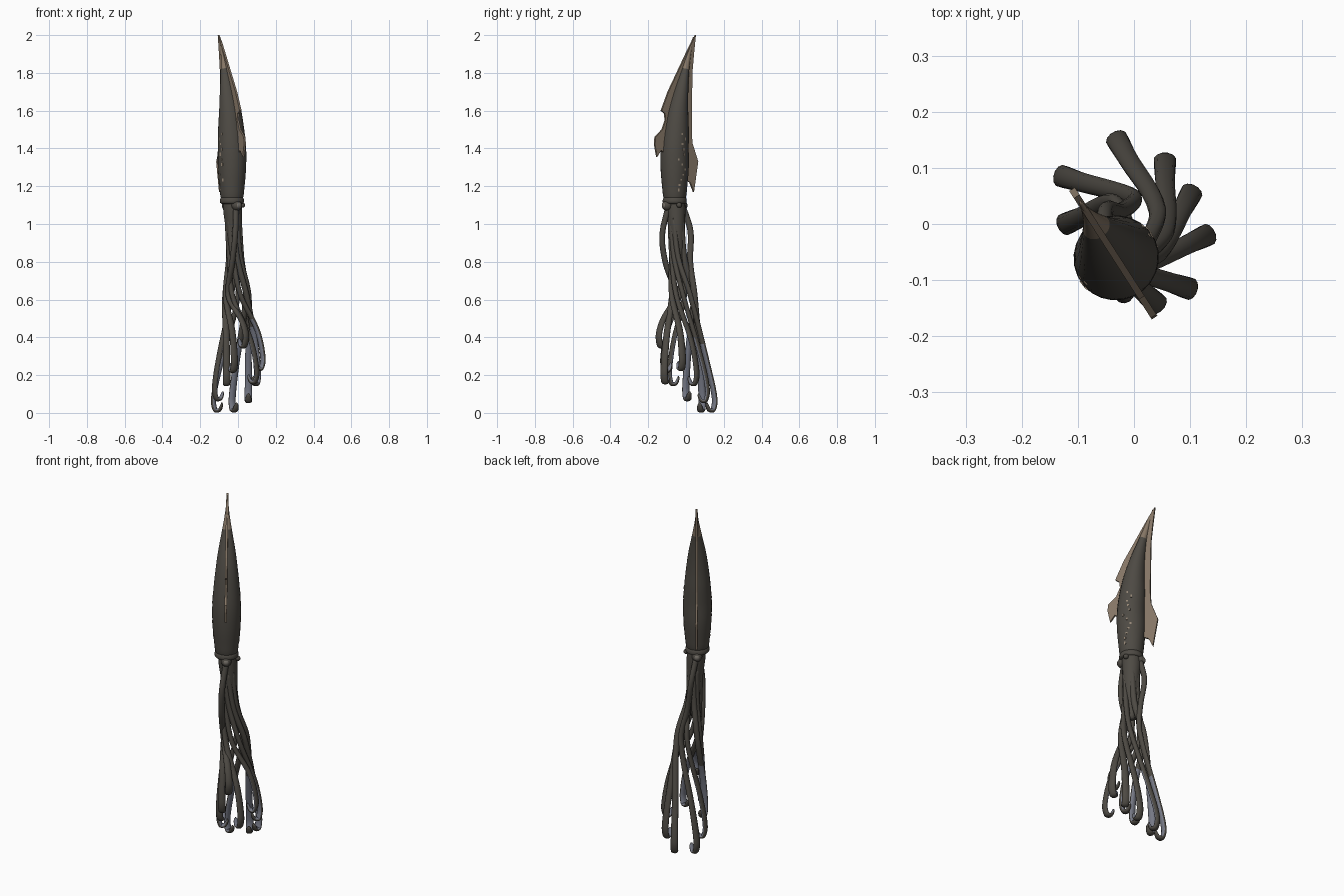
import bpy, bmesh, math, random
from mathutils import Vector, Matrix

if "Cube" in bpy.data.objects:
    bpy.data.objects.remove(bpy.data.objects["Cube"])

random.seed(4)


def material(name, rgb):
    m = bpy.data.materials.new(name)
    m.diffuse_color = (*rgb, 1)
    m.use_nodes = True
    m.node_tree.nodes["Principled BSDF"].inputs["Base Color"].default_value = m.diffuse_color
    return m


SKIN = material("dark skin", (0.075, 0.068, 0.057))
TAN = material("tan fin", (0.235, 0.18, 0.13))
INNER = material("blue grey underside", (0.18, 0.19, 0.235))
EYE = material("grey eye", (0.16, 0.145, 0.125))
FLECK = material("pale fleck", (0.30, 0.24, 0.18))

# the body is symmetric about the vertical plane through AXIS along FWD
AXIS = Vector((-0.032, -0.06, 0))
FWD = Vector((0.54, -0.84, 0)).normalized()
SIDE = Vector((0.84, 0.54, 0)).normalized()


def at(t, z, s=0.0):
    return AXIS + FWD * t + SIDE * s + Vector((0, 0, z))


def finish(name, bm, mats, smooth=True):
    bmesh.ops.recalc_face_normals(bm, faces=bm.faces)
    me = bpy.data.meshes.new(name)
    bm.to_mesh(me)
    bm.free()
    ob = bpy.data.objects.new(name, me)
    bpy.context.collection.objects.link(ob)
    for m in mats:
        me.materials.append(m)
    if smooth:
        for p in me.polygons:
            p.use_smooth = True
    return ob


def spline(keys, steps):
    """Smooth curve through (position, width, depth) keys."""
    rows = [Vector((*k[0], k[1], k[2])) for k in keys]
    u = [0.0]
    for a, b in zip(keys, keys[1:]):
        u.append(u[-1] + (Vector(b[0]) - Vector(a[0])).length)
    n = len(rows)
    slope = []
    for i in range(n):
        a, b = max(i - 1, 0), min(i + 1, n - 1)
        slope.append((rows[b] - rows[a]) / (u[b] - u[a]))
    out = []
    for i in range(n - 1):
        h = u[i + 1] - u[i]
        for j in range(steps + (i == n - 2)):
            s = j / steps
            out.append(rows[i] * (2*s**3 - 3*s**2 + 1) + slope[i] * (h * (s**3 - 2*s**2 + s))
                       + rows[i + 1] * (3*s**2 - 2*s**3) + slope[i + 1] * (h * (s**3 - s**2)))
    return out


def loft(name, keys, side, sides=16, steps=5, inner_from=None, second=INNER):
    """Sweep an ellipse along a spline; faces on the inner half may be recoloured."""
    rows = spline(keys, steps)
    pts = [Vector(r[:3]) for r in rows]
    bm = bmesh.new()
    rings = []
    for i, p in enumerate(pts):
        tan = (pts[min(i + 1, len(pts) - 1)] - pts[max(i - 1, 0)]).normalized()
        w = (side - tan * side.dot(tan)).normalized()
        d = w.cross(tan)
        rings.append([bm.verts.new(p + w * math.cos(a) * rows[i][3] + d * math.sin(a) * rows[i][4])
                      for a in (2 * math.pi * (k + 0.5) / sides for k in range(sides))])
    for i in range(len(rings) - 1):
        for k in range(sides):
            k2 = (k + 1) % sides
            f = bm.faces.new((rings[i][k], rings[i][k2], rings[i + 1][k2], rings[i + 1][k]))
            mid = math.sin(2 * math.pi * (k + 1) / sides)
            if inner_from is not None and i >= inner_from * steps and mid > 0.2:
                f.material_index = 1
    bm.faces.new(rings[0])
    bm.faces.new(rings[-1])
    return finish(name, bm, [SKIN, second])


# mantle: (offset along plane, height, half width, half depth in the fin plane)
PROFILE = [(0.0, 1.125, 0.045, 0.045), (0.0, 1.13, 0.057, 0.057), (0.0, 1.2, 0.067, 0.067),
           (0.0, 1.3, 0.075, 0.075), (0.0, 1.4, 0.076, 0.074), (-0.008, 1.5, 0.07, 0.068),
           (-0.018, 1.6, 0.06, 0.056), (-0.036, 1.7, 0.047, 0.04), (-0.06, 1.8, 0.029, 0.024),
           (-0.088, 1.9, 0.012, 0.012), (-0.118, 1.99, 0.002, 0.002)]
mantle = loft("mantle", [(at(t, z), w, d) for t, z, w, d in PROFILE], SIDE, sides=24, second=TAN)
for p in mantle.data.polygons:
    if p.center.z > 1.82:
        p.material_index = 1

# collar and head
loft("collar", [(at(0, z), r, r) for z, r in
                ((1.105, 0.05), (1.112, 0.062), (1.13, 0.063), (1.145, 0.056))], SIDE, sides=24)
loft("head", [((-0.03, -0.055, 1.13), 0.05, 0.05), ((-0.028, -0.053, 1.07), 0.05, 0.05),
              ((-0.022, -0.05, 0.98), 0.044, 0.044), ((-0.02, -0.045, 0.86), 0.036, 0.036),
              ((-0.015, -0.035, 0.74), 0.014, 0.014)], SIDE, sides=20)

# fins: one thin plate in the symmetry plane
OUTLINE = [(-0.13, 2.0), (-0.098, 1.95), (-0.064, 1.89), (-0.014, 1.8), (0.042, 1.7), (0.085, 1.6),
           (0.064, 1.585), (0.06, 1.55), (0.08, 1.5), (0.124, 1.46), (0.127, 1.42), (0.113, 1.355),
           (0.088, 1.39), (0.03, 1.35), (-0.03, 1.25), (-0.095, 1.22), (-0.118, 1.17), (-0.145, 1.33),
           (-0.108, 1.43), (-0.104, 1.5), (-0.105, 1.6), (-0.108, 1.8), (-0.118, 1.9)]
bm = bmesh.new()
face = bm.faces.new([bm.verts.new(at(t, z, -0.006)) for t, z in OUTLINE])
ext = bmesh.ops.extrude_face_region(bm, geom=[face])
bmesh.ops.translate(bm, vec=SIDE * 0.012, verts=[v for v in ext["geom"] if isinstance(v, bmesh.types.BMVert)])
bmesh.ops.triangulate(bm, faces=[f for f in bm.faces if len(f.verts) > 4])
finish("fins", bm, [TAN], smooth=False)


# eyes and siphon
def ball(name, pos, r, mat):
    bm = bmesh.new()
    bmesh.ops.create_uvsphere(bm, u_segments=16, v_segments=10, radius=r, matrix=Matrix.Translation(pos))
    finish(name, bm, [mat])


for label, s in (("front", 1), ("back", -1)):
    ball(label + "_eye", at(0.047 * s, 1.098), 0.028, SKIN)
    ball(label + "_pupil", at(0.057 * s, 1.098), 0.02, EYE)
ball("siphon", at(0.01, 1.1, 0.06), 0.014, SKIN)

# pale flecks lying on both flanks of the mantle
bm = bmesh.new()
for s in (-1, 1):
    for i in range(12):
        z = 1.18 + 0.027 * i
        k = next(k for k in range(len(PROFILE)) if PROFILE[k + 1][1] >= z)
        (t0, z0, r0, _), (t1, z1, r1, _) = PROFILE[k], PROFILE[k + 1]
        f = (z - z0) / (z1 - z0)
        ang = random.uniform(-0.28, 0.28)
        out = SIDE * (s * math.cos(ang)) + FWD * math.sin(ang)
        pos = at(t0 + (t1 - t0) * f, z) + out * (r0 + (r1 - r0) * f)
        rot = out.to_track_quat('X', 'Z').to_matrix().to_4x4()
        size = Matrix.Diagonal((0.003, random.uniform(0.006, 0.012), random.uniform(0.008, 0.018), 1))
        bmesh.ops.create_cube(bm, size=1, matrix=Matrix.Translation(pos) @ rot @ size)
finish("flecks", bm, [FLECK], smooth=False)

# arms: lowest point of each; they twist out of the head and hook back under themselves
TIPS = [(-0.03, 0.15, 0.0), (-0.128, 0.085, 0.0), (0.055, 0.112, 0.05), (0.102, 0.055, 0.14),
        (0.13, -0.02, 0.22), (0.098, -0.115, 0.15), (0.04, -0.142, 0.34), (-0.02, -0.12, 0.21),
        (-0.06, -0.085, 0.14), (-0.122, 0.0, 0.06)]
# two feeding tentacles leave the head early and bow outward
BOWED = {1: [(-0.055, -0.015, 1.09), (-0.05, 0.024, 0.96), (-0.025, 0.022, 0.8)],
         6: [(-0.01, -0.095, 1.09), (-0.015, -0.126, 0.94), (-0.03, -0.11, 0.8)]}
for i, (x, y, z) in enumerate(TIPS):
    ang = math.atan2(y, x)
    tip = Vector((x, y, z))

    def twisted(rad, deg, h, cx, cy):
        a = ang + math.radians(deg)
        return Vector((cx + rad * math.cos(a), cy + rad * math.sin(a), h))

    top = BOWED.get(i) or [twisted(0.032, -125, 1.03, -0.025, -0.052), twisted(0.034, -100, 0.82, -0.016, -0.042)]
    mid = twisted(0.062, -62, 0.62, -0.006, -0.016)
    out = (tip - mid) * Vector((1, 1, 0)).length / 1.4142135
    out.z = 0
    reach = out.length
    out.normalize()

    def hook(back, up):
        return tip - out * back + Vector((0, 0, up))

    keys = [(p, 0.016, 0.014) for p in top]
    keys += [(mid, 0.016, 0.013),
             (hook(reach * 0.25, min(0.24, (0.62 - z) * 0.55)), 0.018, 0.013),
             (hook(-0.002, 0.075), 0.02, 0.013),
             (hook(0.008, 0.016), 0.02, 0.012),
             (hook(0.03, 0.015), 0.018, 0.01),
             (hook(0.044, 0.042), 0.012, 0.007),
             (hook(0.044, 0.054), 0.003, 0.003)]
    side = Vector((-out.y, out.x, 0))
    loft("arm_%d" % (i + 1), keys, side, sides=12, steps=6, inner_from=len(top) + 0.6)
